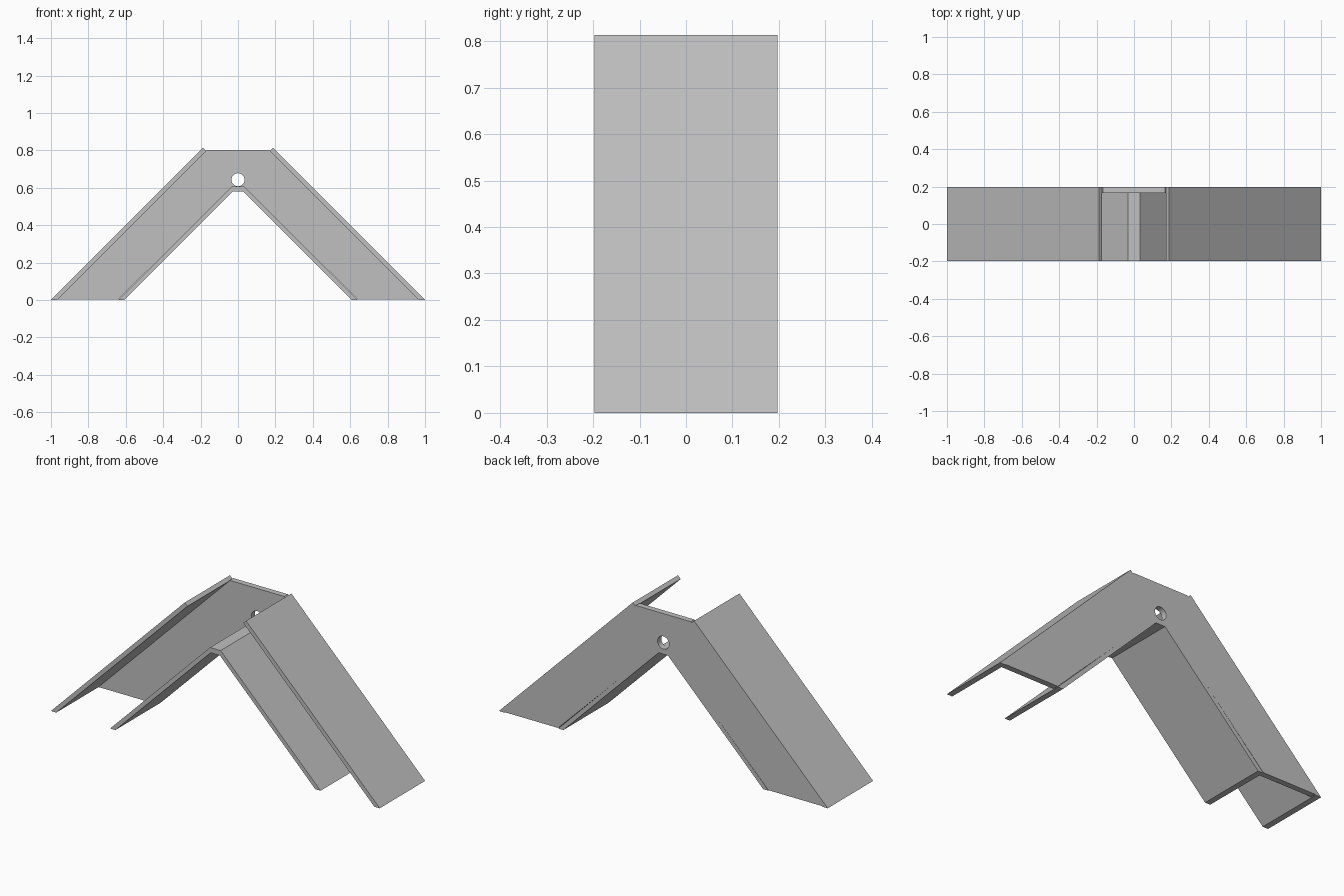
import bpy
import bmesh
from math import cos, sin, tau

if "Cube" in bpy.data.objects:
    bpy.data.objects.remove(bpy.data.objects["Cube"], do_unlink=True)

FRONT, BACK, PLATE_FRONT = -0.197, 0.197, 0.165

steel = bpy.data.materials.new("grey steel")
steel.use_nodes = True
colour = (0.53, 0.53, 0.53, 1)
steel.diffuse_color = colour
steel.node_tree.nodes["Principled BSDF"].inputs["Base Color"].default_value = colour


def extrude_profile(name, loops, y0, y1):
    """Fill x,z loops (outline, then holes) and extrude from y0 to y1."""
    bm = bmesh.new()
    edges = []
    for loop in loops:
        verts = [bm.verts.new((x, y0, z)) for x, z in loop]
        edges += [bm.edges.new((v, verts[i - 1])) for i, v in enumerate(verts)]
    bmesh.ops.triangle_fill(bm, edges=edges, use_beauty=True)
    result = bmesh.ops.extrude_face_region(bm, geom=bm.faces[:])
    moved = [v for v in result["geom"] if isinstance(v, bmesh.types.BMVert)]
    bmesh.ops.translate(bm, verts=moved, vec=(0, y1 - y0, 0))
    bmesh.ops.recalc_face_normals(bm, faces=bm.faces[:])
    mesh = bpy.data.meshes.new(name)
    bm.to_mesh(mesh)
    bm.free()
    mesh.materials.append(steel)
    obj = bpy.data.objects.new(name, mesh)
    bpy.context.collection.objects.link(obj)
    return obj


def mirrored(half):
    """Close a left-to-right half path with its mirror image."""
    return half + [(-x, z) for x, z in reversed(half)]


# Back plate with the round bolt hole
outline = mirrored([(-0.64, 0.003), (-0.967, 0.003), (-0.166, 0.803)])
outline += [(0.03, 0.608), (-0.03, 0.608)]
hole = [(0.035 * cos(tau * i / 32), 0.643 + 0.035 * sin(tau * i / 32))
        for i in range(32)]
plate = extrude_profile("back_plate", [outline, hole], PLATE_FRONT, BACK)

# Sloping outer flanges with square-cut top ends
for side, name in ((-1, "right_outer_flange"), (1, "left_outer_flange")):
    section = [(1.0, 0), (0.187, 0.813), (0.17, 0.797), (0.967, 0)]
    extrude_profile(name, [[(side * x, z) for x, z in section]], FRONT, BACK)

# Inner flange running under the apex from foot to foot
upper = [(-0.64, 0), (-0.032, 0.608)]
lower = [(-0.608, 0), (-0.028, 0.58)]
section = mirrored(upper) + list(reversed(mirrored(lower)))
extrude_profile("inner_flange", [section], FRONT, BACK)

# Smooth the hole wall only
bpy.ops.object.select_all(action="DESELECT")
plate.select_set(True)
bpy.context.view_layer.objects.active = plate
bpy.ops.object.shade_smooth_by_angle(angle=0.5)
